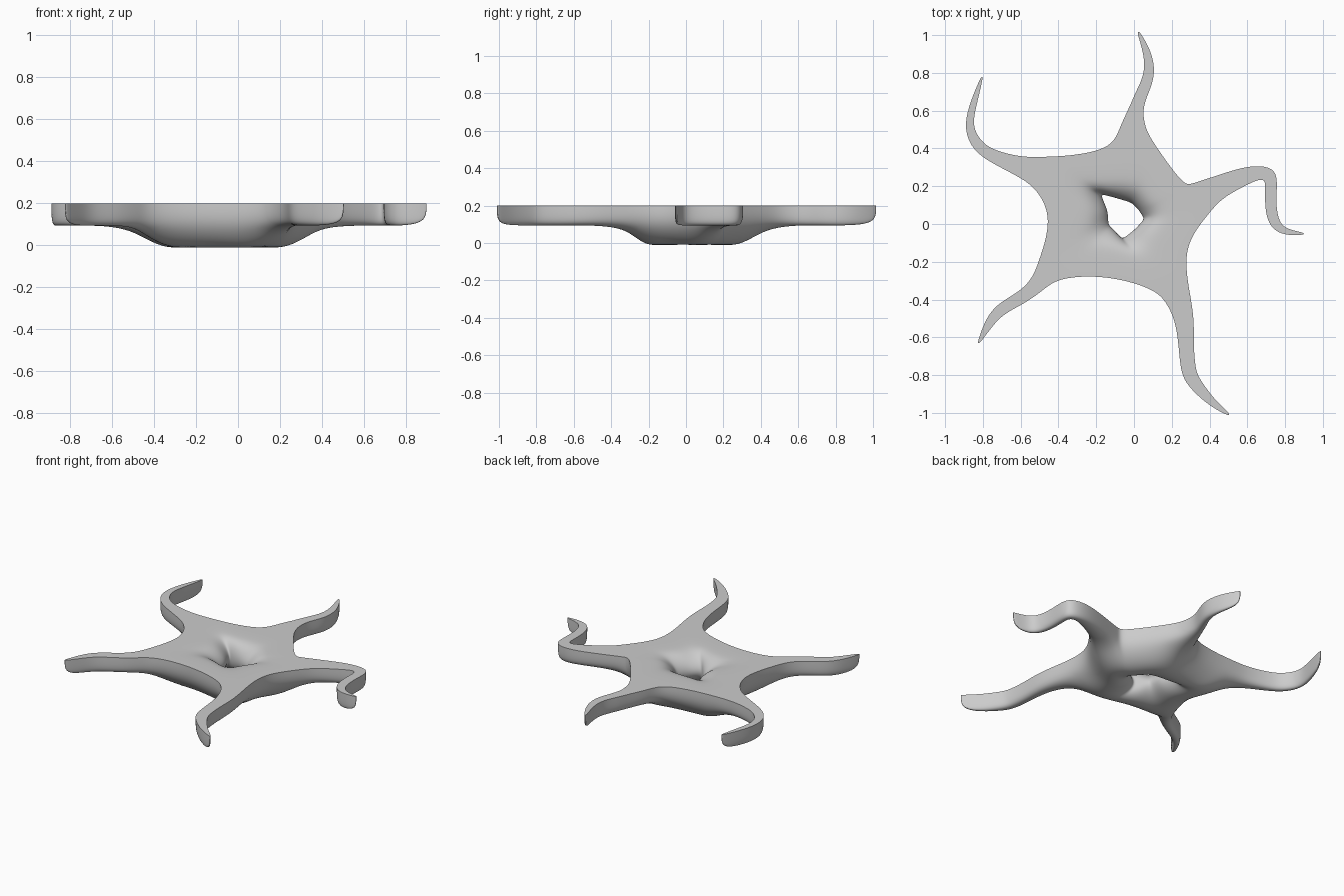
import bpy, bmesh
from mathutils import Vector

if "Cube" in bpy.data.objects:
    bpy.data.objects.remove(bpy.data.objects["Cube"])

TOP = 0.2
# Arms counter-clockwise: stations from tip to base as (x, y, half width)
arms = [
    [(.885, -.05, .006), (.80, -.038, .019), (.745, .01, .03), (.725, .10, .03), (.725, .19, .031),
     (.715, .255, .042), (.65, .268, .038), (.555, .24, .05), (.44, .19, .062), (.35, .135, .09)],
    [(.03, 1.0, .008), (.07, .90, .022), (.078, .79, .029), (.04, .69, .032), (.013, .61, .035),
     (-.005, .51, .066), (0, .405, .115)],
    [(-.81, .76, .006), (-.845, .65, .018), (-.87, .53, .021), (-.84, .44, .03), (-.78, .38, .031),
     (-.685, .335, .04), (-.585, .30, .056), (-.485, .27, .09)],
    [(-.815, -.615, .007), (-.765, -.525, .025), (-.70, -.45, .032), (-.59, -.385, .034),
     (-.51, -.315, .042), (-.45, -.24, .068)],
    [(.49, -1.0, .007), (.41, -.94, .022), (.325, -.845, .036), (.29, -.77, .04), (.277, -.65, .039),
     (.267, -.52, .049), (.235, -.40, .064), (.19, -.30, .095)],
]
# Body edge midway between each arm and the next
valleys = [(.25, .23), (-.32, .365), (-.45, .02), (-.15, -.28), (.29, -.10)]
# Centre hole corners facing each arm, and facing each valley
hole_arm = [(.055, .027), (-.013, .113), (-.177, .159), (-.135, -.005), (-.06, -.08)]
hole_valley = [(.025, .075), (-.095, .138), (-.14, .07), (-.10, -.04), (.008, -.026)]

bm = bmesh.new()


def vert(p, z):
    return bm.verts.new((p[0], p[1], z))


def pushed(pts):
    """Offset control points so the subdivided surface passes through them."""
    out = []
    for i, p in enumerate(pts):
        if i == 0:
            out.append(p + (p - pts[1]) / 6)
        elif i == len(pts) - 1:
            out.append(p.copy())
        else:
            out.append(p + (p - (pts[i - 1] + pts[i + 1]) / 2) / 3)
    return out


# Arms: flat top, rounded underside, three columns across
bases = []
for stations in arms:
    centres = [Vector(s[:2]) for s in stations]
    ctrl = pushed(centres)
    n = len(stations)
    rows = []
    for i, s in enumerate(stations):
        d = (centres[max(i - 1, 0)] - centres[min(i + 1, n - 1)]).normalized()
        side = Vector((-d.y, d.x)) * s[2]
        pts = [ctrl[i] - side, ctrl[i], ctrl[i] + side]
        edge_z = .095 if i == n - 1 else .103
        mid_z = {0: .115, n - 1: .045, n - 2: .08}.get(i, .09)
        rows.append(([vert(p, TOP) for p in pts],
                     [vert(p, z) for p, z in zip(pts, (edge_z, mid_z, edge_z))]))
    for (ta, ba), (tb, bb) in zip(rows, rows[1:]):
        for k in (0, 1):
            bm.faces.new((ta[k], tb[k], tb[k + 1], ta[k + 1]))
            bm.faces.new((ba[k], ba[k + 1], bb[k + 1], bb[k]))
        for k in (0, 2):
            bm.faces.new((ta[k], ba[k], bb[k], tb[k]))
    tt, tb = rows[0]
    for k in (0, 1):
        bm.faces.new((tt[k], tt[k + 1], tb[k + 1], tb[k]))
    bases.append(rows[-1])

# Body: columns running from the outer edge over the top, through the hole, and back below
columns = []


def column(top, bottom, rim, valley):
    o, r = top.co.xy, Vector(rim)
    ring = [top]
    for t, z in ((.5, TOP), (.82, .19), (1.1, .08), (.78, -.015), (.38, -.012)):
        ring.append(vert(o.lerp(r, t), z))
    columns.append((ring + [bottom], valley))


for i in range(5):
    tops, bots = bases[i]
    nxt = bases[(i + 1) % 5][0][0]
    a, before, after = Vector(hole_arm[i]), Vector(hole_valley[i - 1]), Vector(hole_valley[i])
    for k, rim in enumerate((a.lerp(before, .45), a, a.lerp(after, .45))):
        column(tops[k], bots[k], rim, False)
    v = Vector(valleys[i])
    v = v + (v - (tops[2].co.xy + nxt.co.xy) / 2) / 3
    column(vert(v, TOP), vert(v, .09), after, True)

for i, (ring, valley) in enumerate(columns):
    other, other_valley = columns[(i + 1) % len(columns)]
    for k in range(len(ring) - 1):
        bm.faces.new((ring[k], other[k], other[k + 1], ring[k + 1]))
    if valley or other_valley:
        bm.faces.new((ring[-1], other[-1], other[0], ring[0]))

# Crisp edge around the flat top
bmesh.ops.recalc_face_normals(bm, faces=bm.faces)
crease = bm.edges.layers.float.new("crease_edge")
for f in bm.faces:
    f.smooth = True
for e in bm.edges:
    if min(v.co.z for v in e.verts) > TOP - .001 and e.calc_face_angle(0) > .8:
        e[crease] = 1.0
        e.smooth = False

mesh = bpy.data.meshes.new("starfish_body")
bm.to_mesh(mesh)
bm.free()
obj = bpy.data.objects.new("starfish_body", mesh)
bpy.context.collection.objects.link(obj)
sub = obj.modifiers.new("smooth_surface", "SUBSURF")
sub.levels = sub.render_levels = 3
